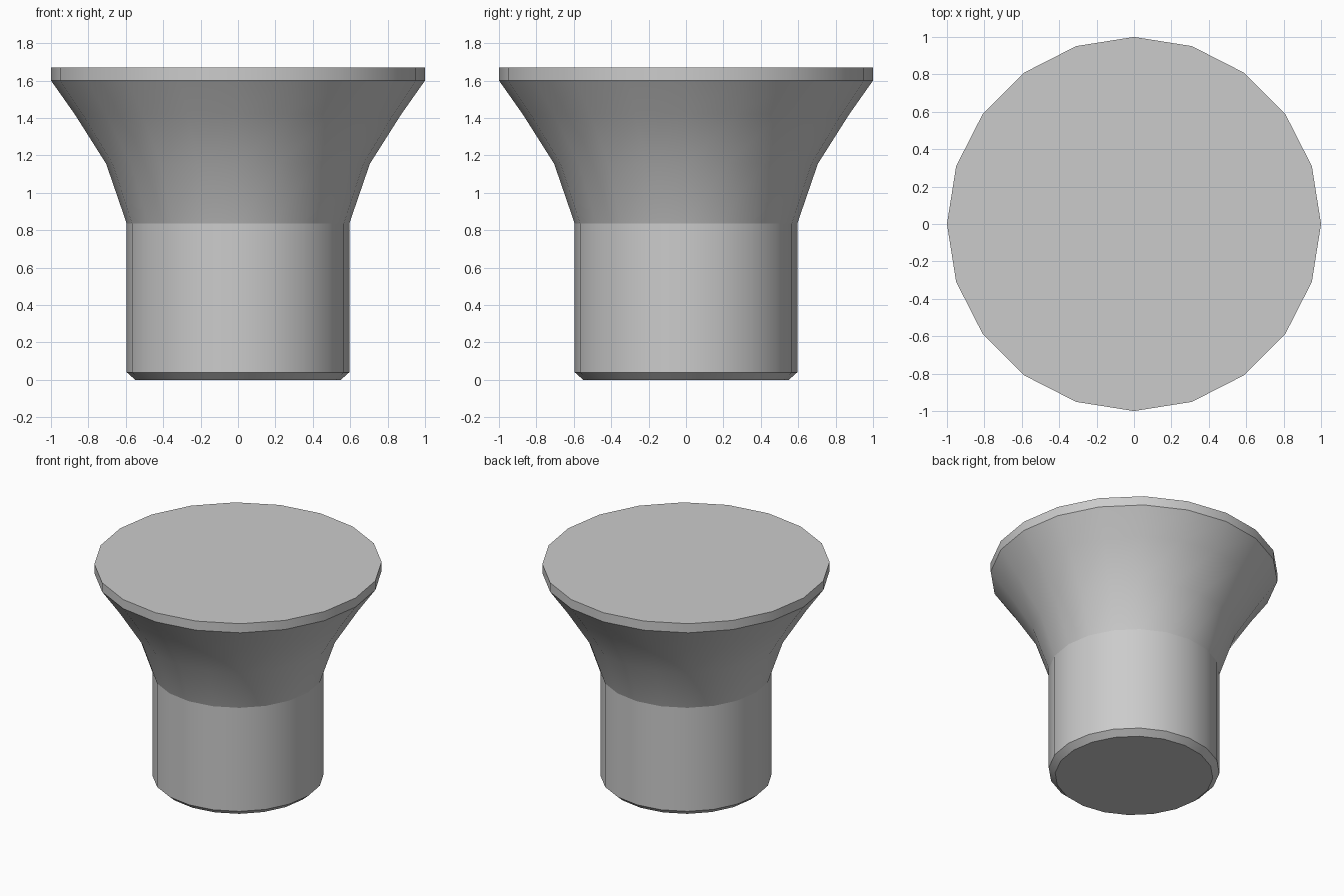
import bpy, bmesh
from math import cos, sin, tau

if "Cube" in bpy.data.objects:
    bpy.data.objects.remove(bpy.data.objects["Cube"])

SIDES = 20

# Profile from foot to top: radius, height, hard edge at this ring
PROFILE = [
    (0.55, 0.00, True),    # chamfered foot
    (0.595, 0.04, True),
    (0.595, 0.835, True),  # top of the straight stem
    (0.705, 1.155, False), # concave flare
    (0.873, 1.42, False),
    (1.00, 1.60, True),    # rim
    (1.00, 1.67, True),
]

bm = bmesh.new()
rings = [[bm.verts.new((r * cos(tau * i / SIDES), r * sin(tau * i / SIDES), z))
          for i in range(SIDES)] for r, z, _ in PROFILE]

# Side walls
for low, high in zip(rings, rings[1:]):
    for i in range(SIDES):
        j = (i + 1) % SIDES
        bm.faces.new((low[i], low[j], high[j], high[i])).smooth = True

# Flat foot and top
bm.faces.new(rings[0][::-1])
bm.faces.new(rings[-1])

# Hard rings
for ring, (_, _, hard) in zip(rings, PROFILE):
    for i in range(SIDES):
        bm.edges.get((ring[i], ring[(i + 1) % SIDES])).smooth = not hard

mesh = bpy.data.meshes.new("flared_knob")
bm.to_mesh(mesh)
bm.free()
bpy.context.collection.objects.link(bpy.data.objects.new("flared_knob", mesh))
